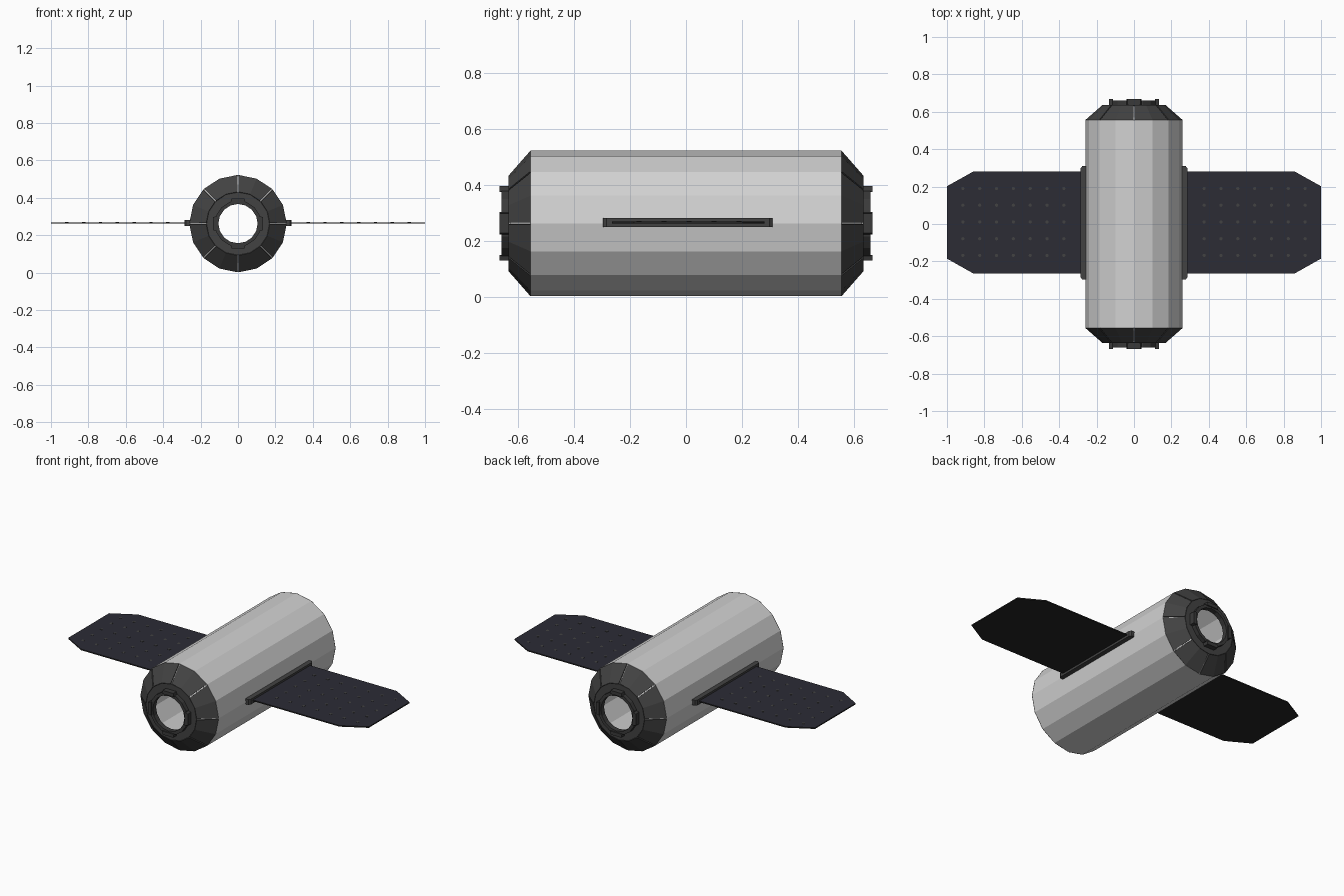
import bpy, bmesh, math
from mathutils import Vector

if "Cube" in bpy.data.objects:
    bpy.data.objects.remove(bpy.data.objects["Cube"])

CZ = 0.262   # height of the hull axis
N = 16       # hull sides


def material(name, rgb):
    m = bpy.data.materials.new(name)
    m.diffuse_color = (*rgb, 1)
    m.use_nodes = True
    m.node_tree.nodes["Principled BSDF"].inputs["Base Color"].default_value = m.diffuse_color
    return m


LIGHT = material("light_grey_hull", (0.64, 0.64, 0.64))
DARK = material("dark_grey_metal", (0.055, 0.055, 0.055))
RING = material("charcoal_ring", (0.042, 0.042, 0.042))
NAVY = material("navy_solar_cells", (0.025, 0.025, 0.036))
BACK = material("black_panel_back", (0.018, 0.018, 0.018))


def finish(name, bm, mats, mirror=None):
    me = bpy.data.meshes.new(name)
    bm.to_mesh(me)
    bm.free()
    ob = bpy.data.objects.new(name, me)
    bpy.context.collection.objects.link(ob)
    for m in mats:
        me.materials.append(m)
    if mirror is not None:
        mod = ob.modifiers.new("mirror", 'MIRROR')
        mod.use_axis = [i == mirror for i in range(3)]
        mod.use_mirror_merge = False
    return ob


def around(r, a, y, side=0.0):
    """Point at angle a around the hull axis, shifted sideways by side."""
    return Vector((r * math.cos(a) - side * math.sin(a), y,
                   CZ + r * math.sin(a) + side * math.cos(a)))


def lathe(name, profile, mat, closed=False, mirror=None):
    bm = bmesh.new()
    rows = [[bm.verts.new(around(r, 2 * math.pi * i / N, y)) for i in range(N)]
            for r, y in profile]
    pairs = list(zip(rows, rows[1:])) + ([(rows[-1], rows[0])] if closed else [])
    for p, q in pairs:
        for i in range(N):
            j = (i + 1) % N
            bm.faces.new((p[i], q[i], q[j], p[j]))
    bmesh.ops.recalc_face_normals(bm, faces=bm.faces)
    return finish(name, bm, [mat], mirror)


def add_prism(bm, pts, z0, z1):
    lo = [bm.verts.new((x, y, z0)) for x, y in pts]
    hi = [bm.verts.new((x, y, z1)) for x, y in pts]
    bm.faces.new(lo[::-1])
    bm.faces.new(hi)
    for i in range(len(pts)):
        j = (i + 1) % len(pts)
        bm.faces.new((lo[i], lo[j], hi[j], hi[i]))


# Hull: hollow tube with inset tapered ends that show through the panel gaps
half = [(0.11, 0.629), (0.166, 0.629), (0.254, 0.555), (0.26, 0.555)]
lathe("hull", [(r, -y) for r, y in half] + half[::-1], LIGHT)

# Tapered end panels: eight per end, two facets each, with narrow gaps
bm = bmesh.new()
gap = 0.0035
for k in range(8):
    a0, a1 = k * math.pi / 4, (k + 1) * math.pi / 4
    am = (a0 + a1) / 2
    outer, inner = [[bm.verts.new(around(r, a0, y, gap)),
                     bm.verts.new(around(r, am, y)),
                     bm.verts.new(around(r, a1, y, -gap))]
                    for r, y in ((0.26, 0.556), (0.17, 0.635))]
    for i in range(2):
        f = bm.faces.new((outer[i], outer[i + 1], inner[i + 1], inner[i]))
        f.normal_update()
        if f.normal.y < 0:
            f.normal_flip()
panels = finish("end_cone_panels", bm, [DARK], 1)
sol = panels.modifiers.new("thickness", 'SOLIDIFY')
sol.thickness = 0.005

# End plates and docking rings
lathe("end_plate", [(0.105, 0.630), (0.168, 0.630), (0.168, 0.635), (0.105, 0.635)],
      DARK, True, 1)
lathe("docking_ring", [(0.105, 0.632), (0.124, 0.632), (0.124, 0.66), (0.105, 0.66)],
      RING, True, 1)

# Clamps around each docking ring
bm = bmesh.new()
for k in range(4):
    a = k * math.pi / 2
    vs = [[bm.verts.new(around(r, a, y, s)) for r, s in
           ((0.112, -0.04), (0.133, -0.035), (0.133, 0.035), (0.112, 0.04))]
          for y in (0.632, 0.667)]
    bm.faces.new(vs[0])
    bm.faces.new(vs[1])
    for i in range(4):
        j = (i + 1) % 4
        bm.faces.new((vs[0][i], vs[0][j], vs[1][j], vs[1][i]))
bmesh.ops.recalc_face_normals(bm, faces=bm.faces)
finish("ring_clamps", bm, [RING], 1)

# Wing mounts: chamfered bars along the hull sides
bm = bmesh.new()
add_prism(bm, [(0.24, -0.296), (0.277, -0.296), (0.285, -0.285),
               (0.285, 0.298), (0.277, 0.309), (0.24, 0.309)], 0.249, 0.281)
finish("wing_mount", bm, [DARK], 0)

# Solar wings: navy on top, black elsewhere
ZT = 0.269
bm = bmesh.new()
add_prism(bm, [(0.26, -0.264), (0.86, -0.264), (1.0, -0.185),
               (1.0, 0.202), (0.86, 0.28), (0.26, 0.28)], 0.262, ZT)
bm.normal_update()
for f in bm.faces:
    f.material_index = 0 if f.normal.z > 0.5 else 1
finish("solar_wing", bm, [NAVY, BACK], 0)

# Small studs on the wing tops
bm = bmesh.new()
for i in range(7):
    for j in range(5):
        cx, cy = 0.375 + 0.09 * i, -0.168 + 0.0895 * j
        add_prism(bm, [(cx + 0.009 * math.cos(t * math.pi / 4),
                        cy + 0.009 * math.sin(t * math.pi / 4)) for t in range(8)],
                  ZT - 0.001, ZT + 0.001)
finish("wing_studs", bm, [DARK], 0)
